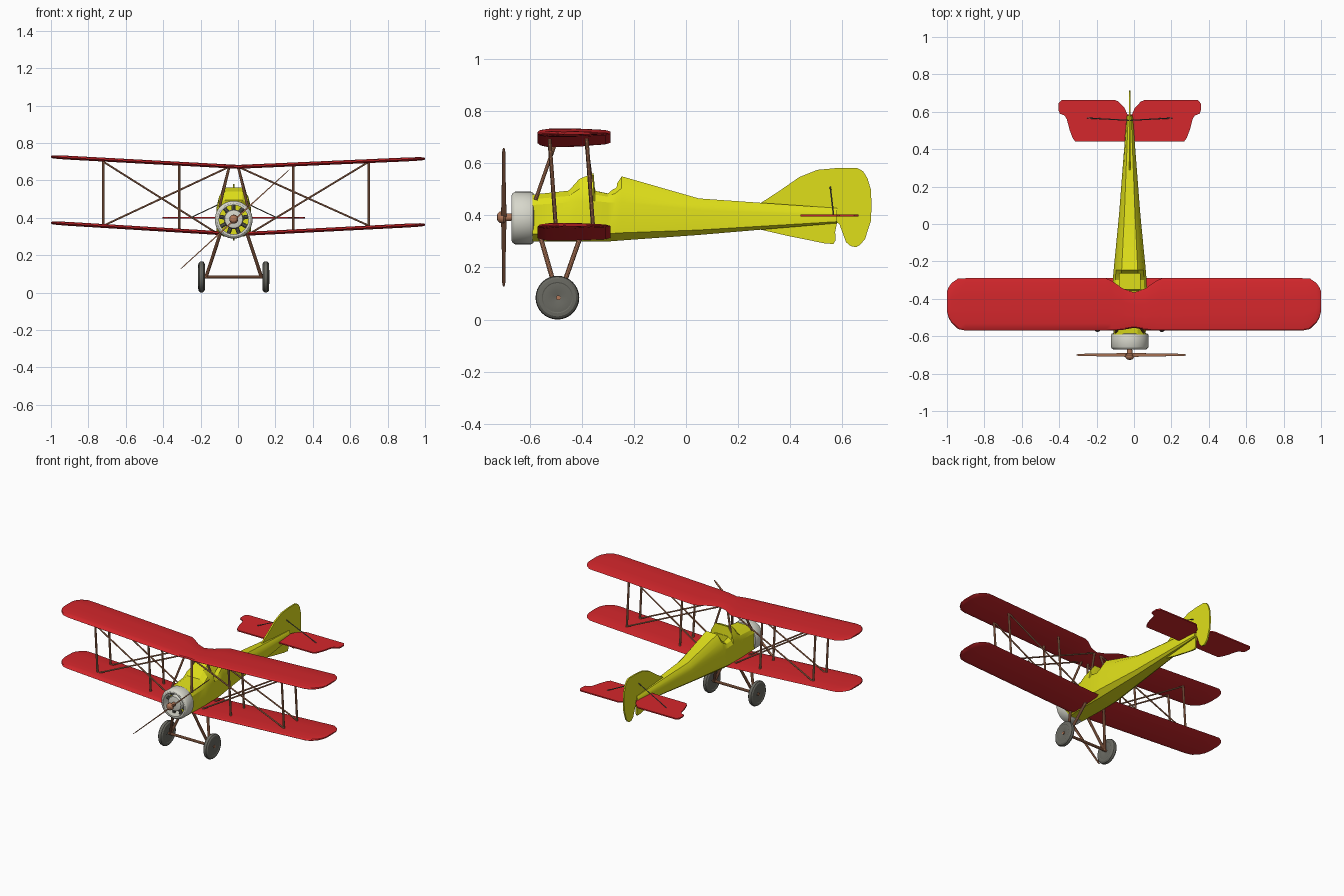
import bpy, bmesh
from math import sin, cos, pi, radians
from mathutils import Vector

if "Cube" in bpy.data.objects:
    bpy.data.objects.remove(bpy.data.objects["Cube"])

CX = -0.023            # fuselage centre line
HUB_Z = 0.393

def material(name, r, g, b):
    m = bpy.data.materials.new(name)
    m.diffuse_color = (r, g, b, 1)
    m.use_nodes = True
    m.node_tree.nodes["Principled BSDF"].inputs["Base Color"].default_value = m.diffuse_color
    return m

RED = material("red", 0.66, 0.02, 0.025)
YELLOW = material("yellow", 0.74, 0.74, 0.01)
WOOD = material("wood", 0.45, 0.19, 0.10)
WHITE = material("pale", 0.68, 0.68, 0.60)
TYRE = material("tyre", 0.14, 0.14, 0.12)

def build(name, verts, faces, mat, smooth=30):
    bm = bmesh.new()
    vs = [bm.verts.new(v) for v in verts]
    for f in faces:
        bm.faces.new([vs[i] for i in f])
    bmesh.ops.recalc_face_normals(bm, faces=bm.faces)
    me = bpy.data.meshes.new(name)
    bm.to_mesh(me)
    bm.free()
    ob = bpy.data.objects.new(name, me)
    bpy.context.collection.objects.link(ob)
    me.materials.append(mat)
    if smooth:
        bpy.ops.object.select_all(action='DESELECT')
        ob.select_set(True)
        bpy.context.view_layer.objects.active = ob
        bpy.ops.object.shade_smooth_by_angle(angle=radians(smooth))
    return ob

def loft(name, rings, mat, closed=False, smooth=30):
    n, k = len(rings[0]), len(rings)
    faces = []
    for a in range(k if closed else k - 1):
        b = (a + 1) % k
        faces += [(a*n + i, a*n + (i+1) % n, b*n + (i+1) % n, b*n + i) for i in range(n)]
    if not closed:
        faces += [tuple(range(n)), tuple(range((k-1)*n, k*n))]
    return build(name, [v for r in rings for v in r], faces, mat, smooth)

def lathe(name, profile, centre, axis, mat, closed=False, sides=32):
    """profile = (distance along axis, radius)"""
    axis = Vector(axis).normalized()
    u = axis.orthogonal().normalized()
    w = axis.cross(u)
    rings = [[Vector(centre) + axis*a + (u*cos(2*pi*i/sides) + w*sin(2*pi*i/sides))*r
              for i in range(sides)] for a, r in profile]
    return loft(name, rings, mat, closed)

def rod(name, p, q, r=0.007, mat=WOOD, sides=10):
    p, q = Vector(p), Vector(q)
    return lathe(name, [(0, r), ((q-p).length, r)], p, q-p, mat, sides=sides)

def plate(name, outline, mat, thick, axis):
    """flat outline with thickness along the axis (0=x, 2=z)"""
    sides = [[tuple(Vector(p) + Vector([d if i == axis else 0 for i in range(3)]))
              for p in outline] for d in (-thick/2, thick/2)]
    return loft(name, sides, mat)

# fuselage: y, half width, bottom, shoulder, top
stations = [(-.59, .085, .30, .44, .48), (-.45, .092, .30, .45, .495), (-.41, .092, .30, .455, .54),
            (-.355, .092, .30, .455, .5625), (-.35, .092, .30, .455, .50), (-.30, .09, .30, .45, .49),
            (-.27, .088, .302, .45, .515), (-.247, .086, .304, .45, .55),
            (.05, .057, .325, .42, .465), (.58, .016, .37, .40, .428)]
rings = []
for y, w, zb, zs, zt in stations:
    half = [(.6*w, zb), (w, zb + .2*(zs-zb)), (w, zs), (.85*w, zs + .55*(zt-zs)), (.5*w, zt)]
    rings.append([(CX + x, y, z) for x, z in half] + [(CX - x, y, z) for x, z in reversed(half)])
body = loft("fuselage", rings, YELLOW, smooth=25)

# open cockpit cut into the fuselage
bpy.ops.mesh.primitive_cube_add(size=1, location=(CX, -.306, .50))
cutter = bpy.context.object
cutter.name = "cockpit_cutter"
cutter.scale = (.11, .082, .2)
cutter.hide_render = True
cut = body.modifiers.new("cockpit", 'BOOLEAN')
cut.operation, cut.object = 'DIFFERENCE', cutter
bpy.context.view_layer.objects.active = body
bpy.ops.object.modifier_apply(modifier="cockpit")
bpy.data.objects.remove(cutter)

# wings: x, leading y, trailing y, thickness factor
tip = [(.15, -.57, -.29, 1), (.90, -.57, -.29, 1), (.94, -.562, -.291, .95),
       (.975, -.53, -.315, .85), (.992, -.50, -.34, .7), (1, -.468, -.36, .4)]
notch = [(0, -.555, -.366, 1), (.06, -.566, -.345, 1), (.12, -.57, -.303, 1)]
plain = [(0, -.57, -.29, 1)]
section = [(0, 0), (.03, .6), (.14, 1), (.35, 1), (.65, .85), (.93, .5), (1, 0),
           (.93, -.5), (.5, -.9), (.14, -.9), (.03, -.5)]

def wing(name, root, z0, rise):
    half = root + tip
    span = [(-x, a, b, t) for x, a, b, t in reversed(half[1:])] + half
    return loft(name, [[(x, a + (b-a)*c, z0 + rise*abs(x) - .005*x + .011*t*h) for c, h in section]
                       for x, a, b, t in span], RED)

wing("upper_wing", notch, .672, .049)
wing("lower_wing", plain, .312, .056)

# fin with rudder
fin = [(.28, .443), (.36, .495), (.435, .547), (.505, .575), (.58, .582), (.657, .582), (.68, .57),
       (.697, .543), (.71, .50), (.713, .44), (.71, .378), (.688, .31), (.67, .288), (.654, .278),
       (.633, .282), (.615, .297), (.589, .367), (.58, .372), (.573, .336), (.575, .305), (.566, .29),
       (.531, .293), (.397, .32), (.28, .347)]
plate("fin_and_rudder", [(CX, y, z) for y, z in fin], YELLOW, .010, 0)

# tailplane halves and their braces
tail = [(0, .44), (.29, .44), (.305, .46), (.322, .505), (.336, .56), (.348, .58), (.374, .59), (.38, .607),
        (.38, .645), (.364, .663), (.08, .663), (.06, .655), (.027, .62), (.012, .585), (0, .585)]
for s, side in ((-1, "left"), (1, "right")):
    plate(side + "_tailplane", [(CX + s*x, y, .40) for x, y in tail], RED, .008, 2)
    rod(side + "_tail_brace", (CX + s*.232, .567, .40), (CX, .554, .51), .003, TYRE, 6)

# cowling ring
lathe("cowling", [(0, .078), (0, .088), (.005, .096), (.014, .101), (.075, .101), (.083, .097),
                  (.086, .088), (.086, .078)], (CX, -.67, .39), (0, 1, 0), WHITE, closed=True, sides=40)
# engine
lathe("crankcase", [(0, .03), (.004, .048), (.012, .052), (.08, .052)], (CX, -.662, HUB_Z), (0, 1, 0), WHITE)
for i in range(9):
    d = Vector((sin(2*pi*i/9), 0, cos(2*pi*i/9)))
    c = Vector((CX, -.625, HUB_Z))
    rod("engine_cylinder", c + d*.045, c + d*.083, .011, TYRE)

# propeller
lathe("propeller_hub", [(0, .003), (.003, .014), (.012, .022), (.026, .024), (.034, .015), (.08, .012)],
      (CX, -.727, HUB_Z), (0, 1, 0), WOOD, sides=20)
along = Vector((cos(radians(42.4)), 0, sin(radians(42.4))))
across = Vector((-along.z, 0, along.x))
blade = [(-.394, .002), (-.37, .004), (-.2, .005), (0, .007), (.2, .005), (.37, .004), (.394, .002)]
loft("propeller", [[Vector((CX + .008, -.70, HUB_Z)) + along*a + across*(w*sx) + Vector((0, w*1.5*sy, 0))
                    for sx, sy in ((-.6, -1), (.6, -1), (.6, 1), (-.6, 1))] for a, w in blade], WOOD)

# wheels, axle and undercarriage legs
tyre = [(-.012, .012), (-.019, .03), (-.016, .056), (-.018, .06), (-.017, .072), (-.010, .081), (0, .084)]
tyre += [(-a, r) for a, r in reversed(tyre[:-1])]
rod("axle", (CX - .19, -.49, .084), (CX + .19, -.49, .084), .009)
for s, side in ((-1, "left"), (1, "right")):
    lathe(side + "_wheel", tyre, (CX + s*.172, -.494, .084), (1, 0, 0), TYRE)
    rod(side + "_front_leg", (CX + s*.148, -.492, .084), (CX + s*.07, -.56, .32), .009)
    rod(side + "_rear_leg", (CX + s*.148, -.488, .084), (CX + s*.07, -.405, .32), .009)

# wing struts, cross braces and centre struts
for s, side in ((-1, "left"), (1, "right")):
    for row, yt in (("front", -.525), ("rear", -.382)):
        yb = yt + .026
        for pos, d in (("inner", .305), ("outer", .71)):
            x = s*d - .01
            rod(f"{side}_{row}_{pos}_strut", (x, yt, .672 + .049*d), (x, yb, .312 + .056*d), .007)
        x = s*.71 - .01
        rod(f"{side}_{row}_down_brace", (x, yt, .70), (CX + s*.09, yb, .318), .005)
        rod(f"{side}_{row}_up_brace", (x, yb, .358), (CX + s*.03, yt, .67), .005)
    rod(side + "_front_centre_strut", (CX + s*.025, -.505, .668), (CX + s*.075, -.578, .46), .007)
    rod(side + "_rear_centre_strut", (CX + s*.025, -.382, .668), (CX + s*.07, -.36, .50), .007)
